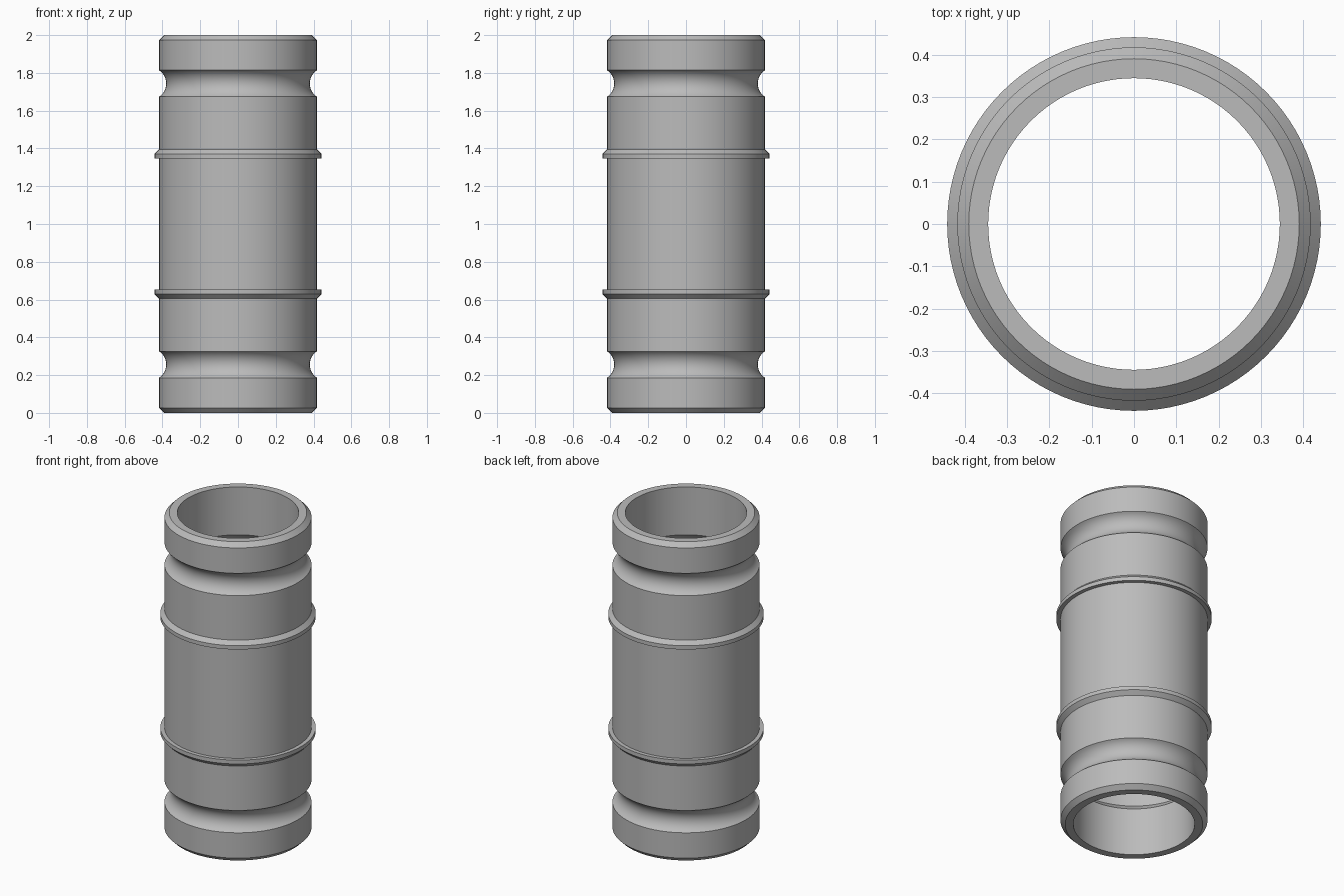
import bpy, bmesh, math

if "Cube" in bpy.data.objects:
    bpy.data.objects.remove(bpy.data.objects["Cube"])

SIDES = 96
R_OUT, R_RING, R_BORE, R_CAVITY, R_TIP = 0.418, 0.442, 0.345, 0.39, 0.391
G0, G1, DEPTH = 0.186, 0.326, 0.038      # end groove extents and depth

metal = bpy.data.materials.new("grey metal")
metal.diffuse_color = (0.5, 0.5, 0.5, 1)
metal.use_nodes = True
metal.node_tree.nodes["Principled BSDF"].inputs["Base Color"].default_value = metal.diffuse_color


def groove(steps=14):
    """Circular arc cut into the outer wall."""
    half, mid = (G1 - G0) / 2, (G0 + G1) / 2
    rad = (half ** 2 + DEPTH ** 2) / (2 * DEPTH)
    centre = R_OUT - DEPTH + rad
    a = math.asin(half / rad)
    pts = []
    for i in range(steps + 1):
        t = -a + 2 * a * i / steps
        pts.append((centre - rad * math.cos(t), mid + rad * math.sin(t)))
    return pts


def lathe(name, profile):
    """Revolve a closed (radius, height) profile around z."""
    bm = bmesh.new()
    rings = [[bm.verts.new((r * math.cos(2 * math.pi * i / SIDES),
                            r * math.sin(2 * math.pi * i / SIDES), z))
              for i in range(SIDES)] for r, z in profile]
    for k, a in enumerate(rings):
        b = rings[(k + 1) % len(rings)]
        for i in range(SIDES):
            j = (i + 1) % SIDES
            bm.faces.new((a[i], a[j], b[j], b[i]))
    bmesh.ops.recalc_face_normals(bm, faces=bm.faces)
    me = bpy.data.meshes.new(name)
    bm.to_mesh(me)
    bm.free()
    me.materials.append(metal)
    ob = bpy.data.objects.new(name, me)
    bpy.context.collection.objects.link(ob)
    bpy.context.view_layer.objects.active = ob
    ob.select_set(True)
    bpy.ops.object.shade_smooth_by_angle(angle=math.radians(30))
    ob.select_set(False)
    return ob


# Lower half of the outer wall: chamfered tip, groove, flanged collar
outer = [(R_TIP, 0), (R_OUT, 0.027)] + groove() + [
    (R_OUT, 0.605), (R_RING, 0.629), (R_RING, 0.653), (R_OUT, 0.653)]
# Lower half of the inner wall: bore, then a bevel into a wider cavity
inner = [(R_BORE, 0), (R_BORE, 0.30), (R_CAVITY, 0.345)]


def flip(pts):
    return [(r, 2 - z) for r, z in reversed(pts)]


lathe("tube_connector", outer + flip(outer) + flip(inner[::-1]) + inner[::-1])
